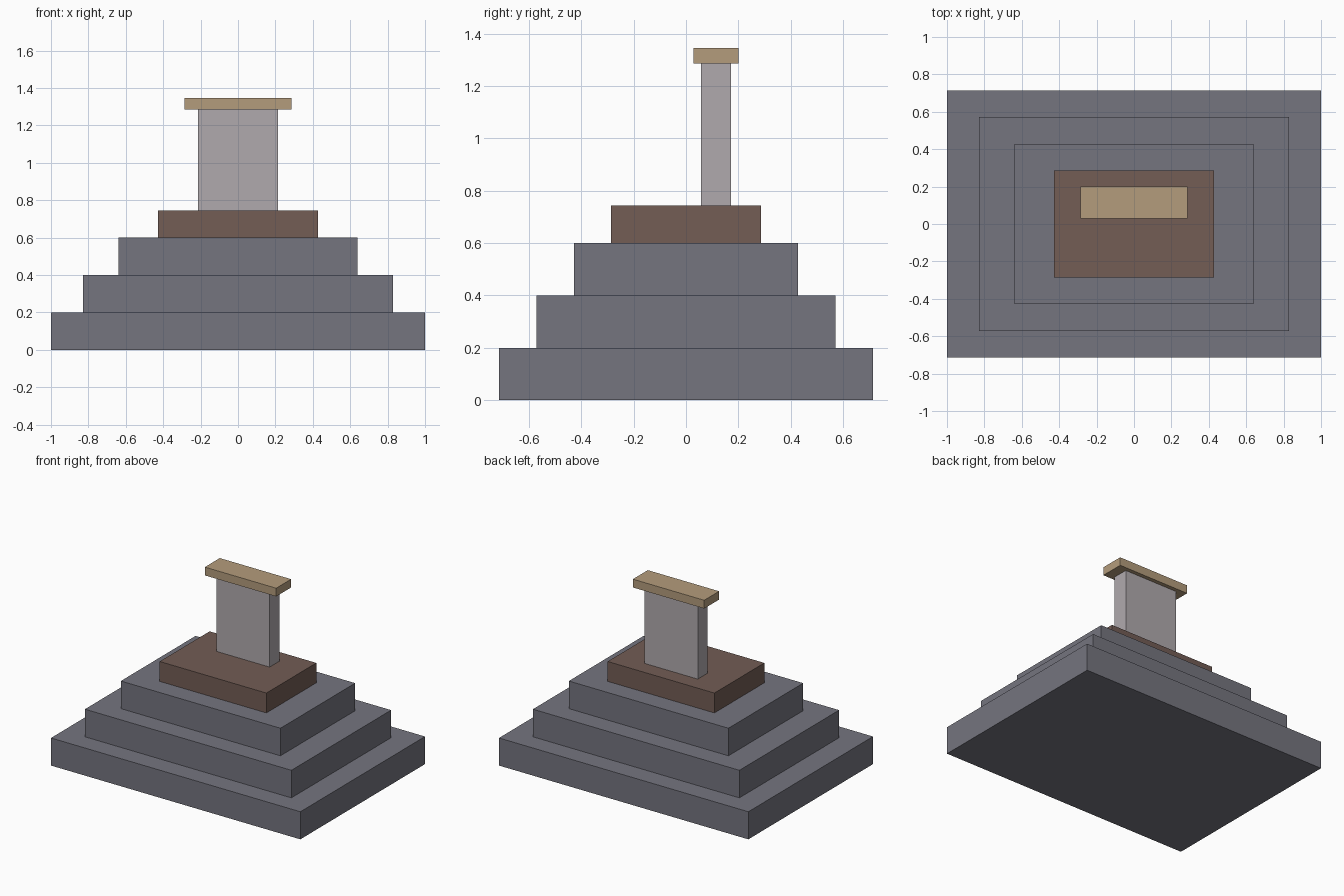
import bpy

if "Cube" in bpy.data.objects:
    bpy.data.objects.remove(bpy.data.objects["Cube"])


def material(name, rgb):
    """Flat colour from sRGB 0-255 values."""
    lin = [((c / 255 + 0.055) / 1.055) ** 2.4 for c in rgb]
    m = bpy.data.materials.new(name)
    m.diffuse_color = (*lin, 1)
    m.use_nodes = True
    m.node_tree.nodes["Principled BSDF"].inputs["Base Color"].default_value = m.diffuse_color
    return m


def block(name, half_x, y0, y1, z0, z1, mat):
    """Box centred on x = 0."""
    bpy.ops.mesh.primitive_cube_add(size=1, location=(0, (y0 + y1) / 2, (z0 + z1) / 2))
    ob = bpy.context.object
    ob.name = name
    ob.scale = (2 * half_x, y1 - y0, z1 - z0)
    bpy.ops.object.transform_apply(location=False, rotation=False, scale=True)
    ob.data.materials.append(mat)
    return ob


stone = material("slate grey stone", (117, 117, 127))
brown = material("brown plinth", (115, 93, 85))
pale = material("pale grey", (176, 170, 174))
tan = material("tan", (180, 156, 124))

# Three stone steps
for i, (hx, hy) in enumerate([(1.0, 0.714), (0.828, 0.571), (0.64, 0.428)]):
    block(f"step_{i + 1}", hx, -hy, hy, 0.2 * i, 0.2 * (i + 1), stone)

# Plinth, upright slab set towards the back, and its cap
block("plinth", 0.428, -0.286, 0.286, 0.6, 0.744, brown)
block("upright_slab", 0.214, 0.057, 0.171, 0.744, 1.286, pale)
block("cap", 0.286, 0.029, 0.2, 1.286, 1.346, tan)
